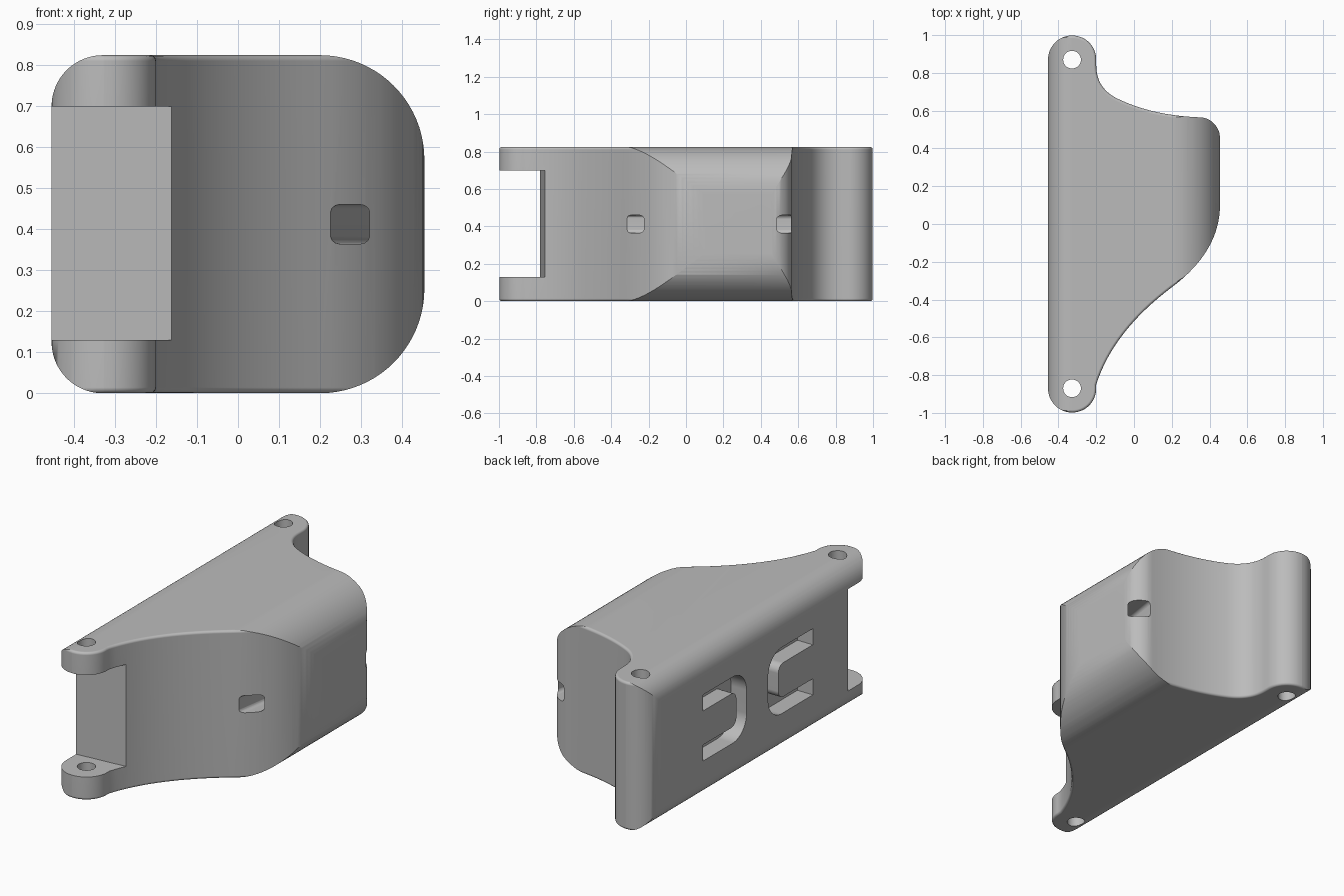
import bpy
import bmesh
import math
from mathutils import Vector

cube = bpy.data.objects.get("Cube")
if cube:
    bpy.data.objects.remove(cube, do_unlink=True)

HEIGHT = 0.825
MID = HEIGHT / 2

grey = bpy.data.materials.new("plain grey")
grey.use_nodes = True
grey.diffuse_color = (0.5, 0.5, 0.5, 1)
grey.node_tree.nodes["Principled BSDF"].inputs["Base Color"].default_value = (0.5, 0.5, 0.5, 1)


def rounded(corners, steps=12):
    """Turn (x, y, radius) corners into a polygon with circular fillets."""
    out = []
    for i, (x, y, r) in enumerate(corners):
        p = Vector((x, y))
        if r == 0:
            out.append(p)
            continue
        a = (Vector(corners[i - 1][:2]) - p).normalized()
        b = (Vector(corners[(i + 1) % len(corners)][:2]) - p).normalized()
        half = a.angle(b) / 2
        centre = p + (a + b).normalized() * r / math.sin(half)
        start = p + a * r / math.tan(half) - centre
        end = p + b * r / math.tan(half) - centre
        sweep = start.angle(end)
        for k in range(steps + 1):
            t = k / steps
            out.append(centre + (start * math.sin((1 - t) * sweep)
                                 + end * math.sin(t * sweep)) / math.sin(sweep))
    return out


def bend(p0, ctrl, p1, steps=16):
    """Quadratic curve as zero-radius corners."""
    pts = []
    for k in range(steps + 1):
        t = k / steps
        p = Vector(p0) * (1 - t) ** 2 + Vector(ctrl) * 2 * t * (1 - t) + Vector(p1) * t * t
        pts.append((p.x, p.y, 0))
    return pts


def prism(name, points, axis, lo, hi):
    """Extrude a polygon along one axis; the polygon uses the other two axes in order."""
    def place(p, d):
        co = [p[0], p[1]]
        co.insert(axis, d)
        return co
    bm = bmesh.new()
    face = bm.faces.new([bm.verts.new(place(p, lo)) for p in points])
    moved = bmesh.ops.extrude_face_region(bm, geom=[face])["geom"]
    shift = Vector(place((0, 0), hi - lo))
    bmesh.ops.translate(bm, vec=shift, verts=[v for v in moved if isinstance(v, bmesh.types.BMVert)])
    bmesh.ops.recalc_face_normals(bm, faces=bm.faces)
    mesh = bpy.data.meshes.new(name)
    bm.to_mesh(mesh)
    bm.free()
    mesh.materials.append(grey)
    obj = bpy.data.objects.new(name, mesh)
    bpy.context.collection.objects.link(obj)
    return obj


def apply(obj, mod):
    bpy.context.view_layer.objects.active = obj
    bpy.ops.object.modifier_apply(modifier=mod.name)


def combine(obj, cutter, operation="DIFFERENCE"):
    mod = obj.modifiers.new("cut", "BOOLEAN")
    mod.operation = operation
    mod.solver = "EXACT"
    mod.object = cutter
    apply(obj, mod)
    bpy.data.objects.remove(cutter, do_unlink=True)


# Housing: plan outline with lug ends and a bulging side
outline = rounded(
    [(-0.455, 0.998, 0.127), (-0.455, -0.998, 0.127), (-0.2, -0.998, 0.127)]
    + bend((-0.2, -0.85), (-0.11, -0.568), (0.2, -0.335))[:-1]
    + bend((0.2, -0.335), (0.455, -0.144), (0.455, 0.1))
    + [(0.455, 0.565, 0.11)]
    + bend((0.34, 0.565), (0.1, 0.575), (-0.08, 0.66))[:-1]
    + bend((-0.08, 0.66), (-0.2, 0.715), (-0.2, 0.84))
    + [(-0.2, 0.998, 0.127)])
body = prism("housing", outline, 2, 0, HEIGHT)

# Softened rims
rim = body.modifiers.new("rim", "BEVEL")
rim.width = 0.014
rim.segments = 3
rim.limit_method = "ANGLE"
rim.angle_limit = math.radians(60)
apply(body, rim)

# Rounded long edges, large on the bulging side
section = rounded([(-0.455, 0, 0.125), (0.455, 0, 0.255),
                   (0.455, HEIGHT, 0.255), (-0.455, HEIGHT, 0.125)], 20)
combine(body, prism("section", section, 1, -1.2, 1.2), "INTERSECT")

# Gap between the two front lugs
gap = [(-0.6, -1.2), (0.1, -1.2), (0.1, -0.733), (-0.6, -0.792)]
combine(body, prism("lug_gap", gap, 2, 0.13, 0.70))

# Pin holes through both ends
for y in (-0.87, 0.87):
    ring = [(-0.328 + 0.047 * math.cos(math.tau * k / 32),
             y + 0.047 * math.sin(math.tau * k / 32)) for k in range(32)]
    combine(body, prism("pin_hole", ring, 2, -0.1, 1))

# Slanted strap tunnel through the bulge
tunnel = prism("strap_tunnel", [(0.21, -0.42), (0.304, -0.32), (0.475, 0.62), (0.369, 0.62)],
               2, MID - 0.048, MID + 0.048)
soft = tunnel.modifiers.new("soft", "BEVEL")
soft.width = 0.018
soft.segments = 3
apply(tunnel, soft)
combine(body, tunnel)

# Pair of U-shaped grooves in the flat side
for closed, opened in ((0.115, 0.5), (-0.075, -0.47)):
    inner = closed + math.copysign(0.09, opened)
    groove = rounded([(opened, MID + 0.185, 0), (closed, MID + 0.185, 0.12),
                      (closed, MID - 0.185, 0.12), (opened, MID - 0.185, 0),
                      (opened, MID - 0.095, 0), (inner, MID - 0.095, 0.045),
                      (inner, MID + 0.095, 0.045), (opened, MID + 0.095, 0)], 8)
    combine(body, prism("groove", groove, 0, -0.6, -0.36))

# Smooth shading with crisp edges
bpy.ops.object.select_all(action="DESELECT")
body.select_set(True)
bpy.context.view_layer.objects.active = body
bpy.ops.object.shade_smooth_by_angle(angle=math.radians(32))
weighted = body.modifiers.new("weighted", "WEIGHTED_NORMAL")
weighted.keep_sharp = True
